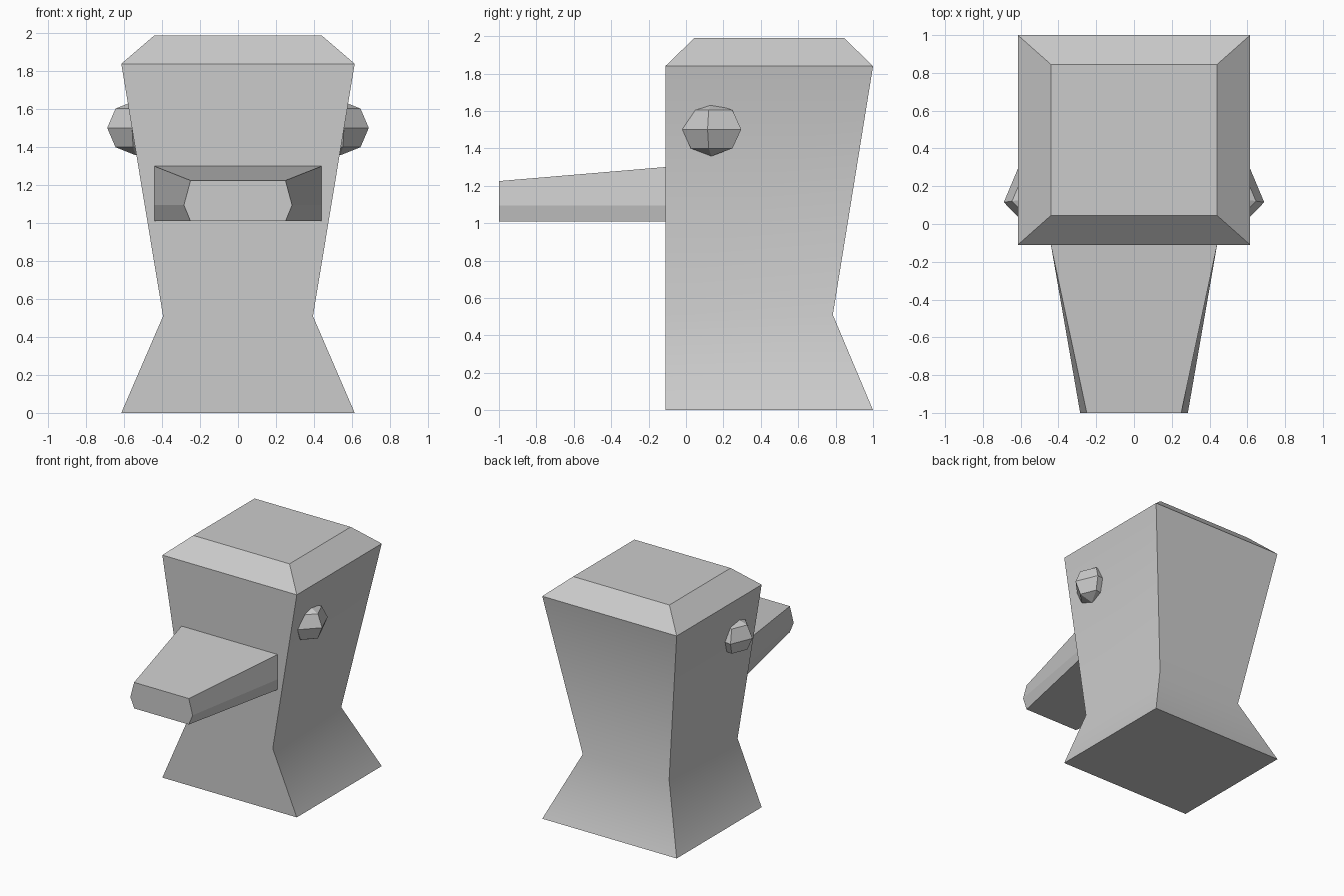
import bpy, bmesh, math

if "Cube" in bpy.data.objects:
    bpy.data.objects.remove(bpy.data.objects["Cube"])


def loft(name, loops):
    """Skin a stack of matching point loops and cap both ends."""
    bm = bmesh.new()
    rings = [[bm.verts.new(p) for p in loop] for loop in loops]
    n = len(rings[0])
    for a, b in zip(rings, rings[1:]):
        for i in range(n):
            j = (i + 1) % n
            bm.faces.new((a[i], a[j], b[j], b[i]))
    bm.faces.new(rings[0])
    bm.faces.new(rings[-1])
    bmesh.ops.recalc_face_normals(bm, faces=bm.faces[:])
    mesh = bpy.data.meshes.new(name)
    bm.to_mesh(mesh)
    bm.free()
    obj = bpy.data.objects.new(name, mesh)
    bpy.context.collection.objects.link(obj)
    return obj


def rect(hx, y0, y1, z):
    return [(-hx, y0, z), (hx, y0, z), (hx, y1, z), (-hx, y1, z)]


# Body: flat front, pinched neck, chamfered crown
body = loft("body", [
    rect(0.615, -0.11, 1.0, 0.0),
    rect(0.395, -0.11, 0.785, 0.51),
    rect(0.615, -0.11, 1.0, 1.84),
    rect(0.44, 0.045, 0.845, 1.99),
])
bpy.context.view_layer.objects.active = body
body.select_set(True)
bpy.ops.object.shade_smooth_by_angle(angle=math.radians(35))


# Beak: tapering six-sided bar
def beak_loop(y, edge, middle, top):
    return [(-edge, y, 1.01), (edge, y, 1.01), (middle, y, 1.095),
            (edge, y, top), (-edge, y, top), (-middle, y, 1.095)]


loft("beak", [beak_loop(-0.11, 0.44, 0.44, 1.30),
              beak_loop(-1.0, 0.25, 0.285, 1.225)])

# Eyes: five-sided low-poly balls, half sunk in the head
for side, name in ((1, "right_eye"), (-1, "left_eye")):
    bm = bmesh.new()
    bmesh.ops.create_uvsphere(bm, u_segments=5, v_segments=4, radius=1)
    turn = math.radians(-11)
    for v in bm.verts:
        # put one corner outward, turned slightly forward
        x, y, z = v.co
        r = math.hypot(x, y)
        k = round(math.degrees(math.atan2(y, x)) / 72 * 2) / 2
        a = round(k) * math.radians(72) + turn
        v.co = (side * (0.54 + 0.152 * r * math.cos(a)),
                0.1475 - 0.012 * (1 - r) + 0.169 * r * math.sin(a),
                1.502 + 0.144 * z)
    bmesh.ops.recalc_face_normals(bm, faces=bm.faces[:])
    mesh = bpy.data.meshes.new(name)
    bm.to_mesh(mesh)
    bm.free()
    bpy.context.collection.objects.link(bpy.data.objects.new(name, mesh))
